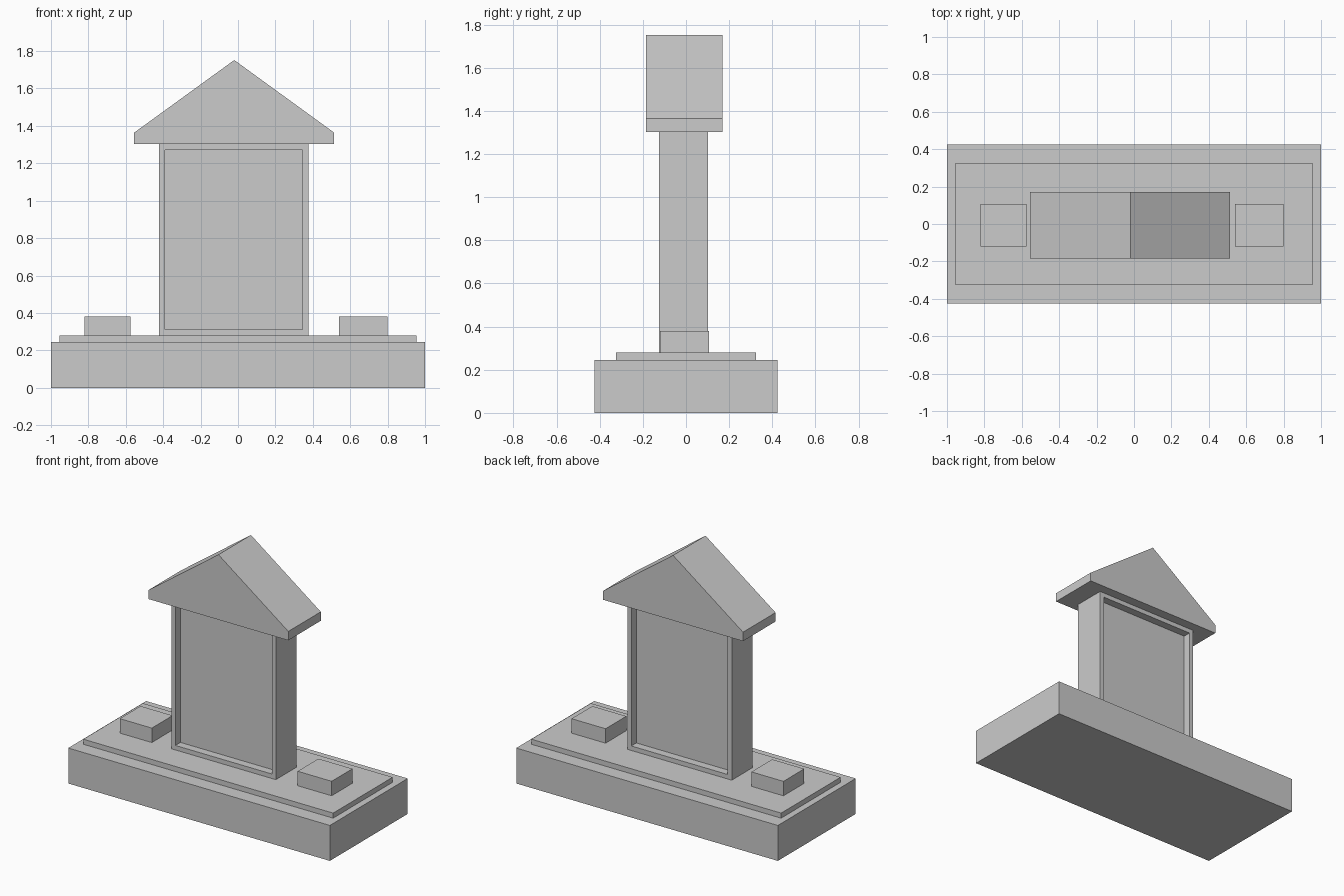
import bpy
import bmesh

if "Cube" in bpy.data.objects:
    bpy.data.objects.remove(bpy.data.objects["Cube"])


def finish(name, bm):
    bmesh.ops.recalc_face_normals(bm, faces=bm.faces)
    mesh = bpy.data.meshes.new(name)
    bm.to_mesh(mesh)
    bm.free()
    obj = bpy.data.objects.new(name, mesh)
    bpy.context.collection.objects.link(obj)
    return obj


def box_mesh(x, y, z):
    bm = bmesh.new()
    bmesh.ops.create_cube(bm, size=1)
    for v in bm.verts:
        v.co = [r[0] if c < 0 else r[1] for c, r in zip(v.co, (x, y, z))]
    return bm


def box(name, x, y, z):
    return finish(name, box_mesh(x, y, z))


# Stepped base
box("base", (-1, 1), (-0.425, 0.425), (0, 0.245))
box("base_step", (-0.955, 0.955), (-0.325, 0.325), (0.245, 0.28))

# Low blocks either side of the slab
box("left_block", (-0.82, -0.575), (-0.12, 0.107), (0.28, 0.38))
box("right_block", (0.54, 0.80), (-0.12, 0.107), (0.28, 0.38))

# Upright slab with a framed recess on front and back
bm = box_mesh((-0.422, 0.377), (-0.125, 0.103), (0.28, 1.302))
bm.normal_update()
for face in [f for f in bm.faces if abs(f.normal.y) > 0.9]:
    inward = -face.normal.copy()
    bmesh.ops.inset_region(bm, faces=[face], thickness=0.044)
    panel = bmesh.ops.extrude_discrete_faces(bm, faces=[face])["faces"][0]
    bmesh.ops.translate(bm, verts=panel.verts, vec=inward * 0.055)
finish("slab", bm)

# Gabled roof extruded from its front profile
profile = [(-0.555, 1.302), (0.514, 1.302), (0.514, 1.364),
           (-0.02, 1.752), (-0.555, 1.364)]
bm = bmesh.new()
front = bm.faces.new([bm.verts.new((x, -0.185, z)) for x, z in profile])
new = bmesh.ops.extrude_face_region(bm, geom=[front])["geom"]
bmesh.ops.translate(bm, vec=(0, 0.355, 0),
                    verts=[g for g in new if isinstance(g, bmesh.types.BMVert)])
if not front.is_valid or all(len(e.link_faces) == 1 for e in front.edges):
    bmesh.ops.holes_fill(bm, edges=bm.edges)
finish("roof", bm)
